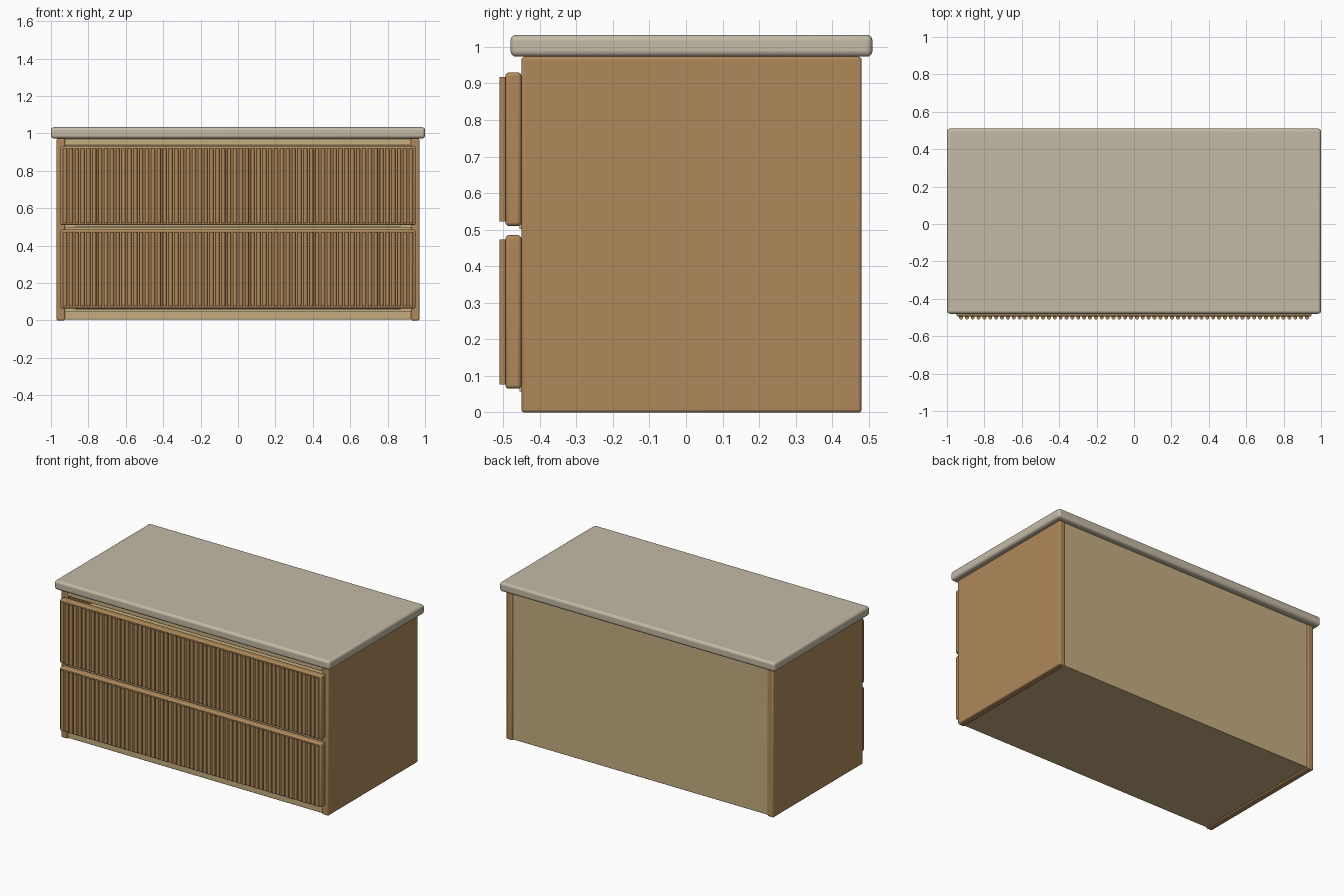
import bpy, math

if "Cube" in bpy.data.objects:
    bpy.data.objects.remove(bpy.data.objects["Cube"])


def material(name, rgb):
    m = bpy.data.materials.new(name)
    m.diffuse_color = (*rgb, 1)
    m.use_nodes = True
    m.node_tree.nodes["Principled BSDF"].inputs["Base Color"].default_value = m.diffuse_color
    return m


WOOD = material("warm_wood", (0.43, 0.25, 0.102))
PALE = material("pale_wood", (0.57, 0.42, 0.22))
STONE = material("stone_top", (0.55, 0.49, 0.38))


def box(name, x, y, z, mat, bevel=0.008, segments=3):
    """Rounded box from (min, max) ranges."""
    bpy.ops.mesh.primitive_cube_add(
        size=1, location=[(r[0] + r[1]) / 2 for r in (x, y, z)])
    o = bpy.context.object
    o.name = name
    o.scale = [r[1] - r[0] for r in (x, y, z)]
    bpy.ops.object.transform_apply(location=False, rotation=False, scale=True)
    o.data.materials.append(mat)
    if bevel:
        b = o.modifiers.new("rounded", 'BEVEL')
        b.width, b.segments = bevel, segments
        bpy.ops.object.shade_smooth_by_angle(angle=math.radians(40))
    return o


# Worktop
box("worktop", (-1, 1), (-0.48, 0.51), (0.973, 1.033), STONE, 0.016, 4)

# Side panels
for side, s in (("left", -1), ("right", 1)):
    box(side + "_side", sorted((s * 0.925, s * 0.97)), (-0.45, 0.48),
        (0, 0.973), WOOD)

# Carcass: base, back and front rails
INNER = (-0.927, 0.927)
box("base_panel", INNER, (-0.445, 0.472), (0.005, 0.05), PALE, 0.005)
box("back_panel", INNER, (0.445, 0.472), (0.005, 0.973), PALE, 0.003)
box("top_rail", INNER, (-0.445, -0.36), (0.935, 0.973), PALE, 0.004)
box("middle_rail", INNER, (-0.445, -0.36), (0.475, 0.5), PALE, 0.004)

# Two drawers with vertical half-sunk rods
RODS = 60
for label, z0 in (("lower", 0.065), ("upper", 0.51)):
    box(label + "_drawer_front", (-0.95, 0.95), (-0.494, -0.45),
        (z0, z0 + 0.42), WOOD, 0.01)
    box(label + "_drawer_box", (-0.87, 0.87), (-0.455, 0.40),
        (z0 - 0.008, z0 + 0.33), PALE, 0)
    bpy.ops.mesh.primitive_cylinder_add(
        vertices=16, radius=0.0105, depth=0.396,
        location=(-0.925, -0.5, z0 + 0.21))
    rod = bpy.context.object
    rod.name = label + "_drawer_rods"
    rod.data.materials.append(WOOD)
    bpy.ops.object.shade_smooth_by_angle(angle=math.radians(40))
    row = rod.modifiers.new("row", 'ARRAY')
    row.count = RODS
    row.use_relative_offset = False
    row.use_constant_offset = True
    row.constant_offset_displace = (1.85 / (RODS - 1), 0, 0)
